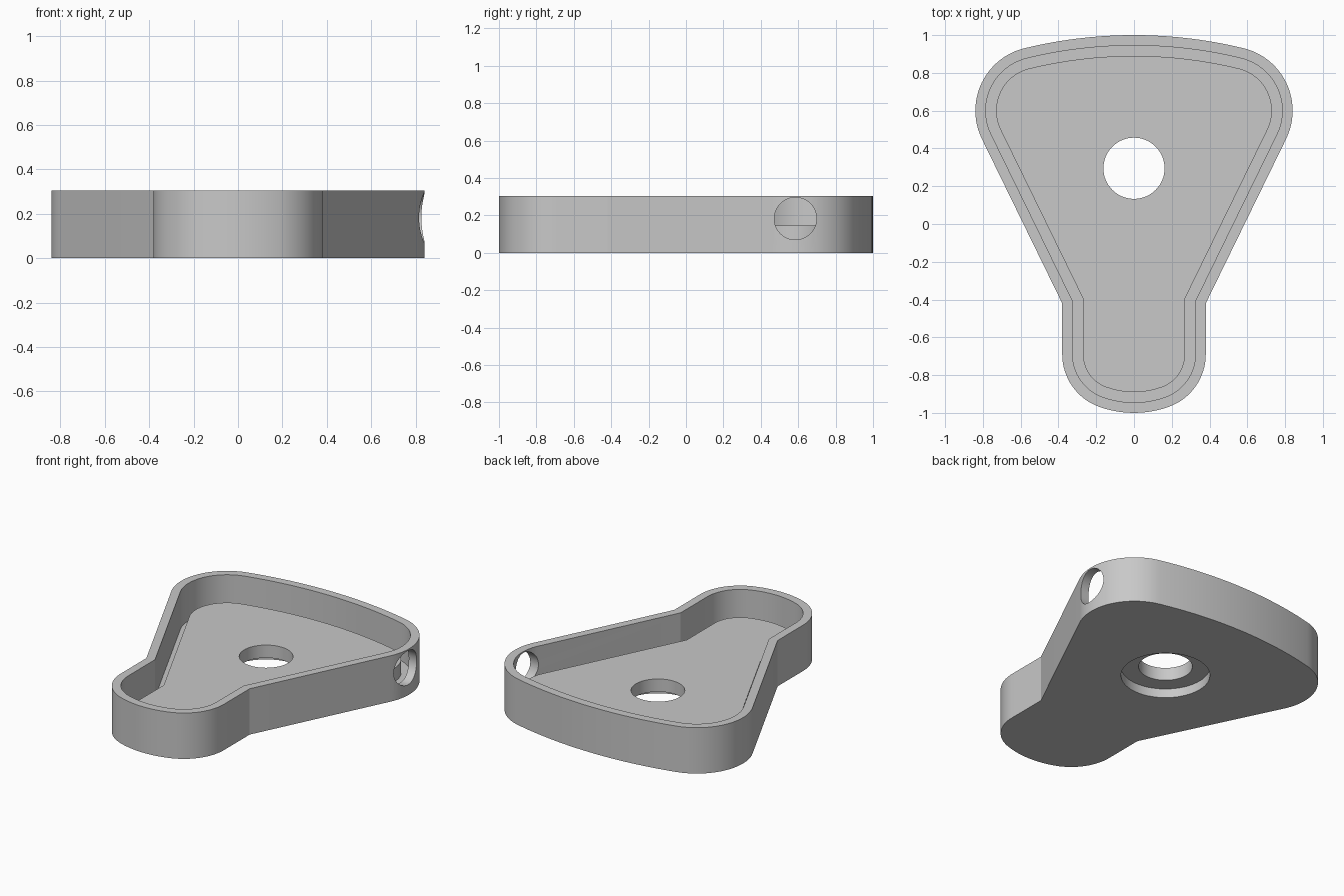
import bpy, bmesh, math
from mathutils import Vector, Matrix

cube = bpy.data.objects.get("Cube")
if cube:
    bpy.data.objects.remove(cube)

HEIGHT, WALL, FLOOR, BASE = 0.305, 0.055, 0.145, 0.055
HOLE_Y = 0.295

grey = bpy.data.materials.new("light_grey")
grey.use_nodes = True
grey.diffuse_color = (0.58, 0.58, 0.58, 1)
grey.node_tree.nodes["Principled BSDF"].inputs["Base Color"].default_value = grey.diffuse_color


def arc(cx, cy, r, start, end, n):
    angles = [math.radians(start + (end - start) * i / n) for i in range(n + 1)]
    return [(cx + r * math.cos(a), cy + r * math.sin(a)) for a in angles]


def outline(d):
    """Closed outline of the tray, inset by d."""
    half = arc(0, -0.457, 0.543 - d, -90, -70, 5)                # tip end
    half += arc(0.085, -0.69, 0.295 - d, -70, 0, 16)[1:]         # tip corner
    half.append((0.38 - d, -0.42 + 0.232 * d))                   # waist
    half += arc(0.5, 0.6, 0.34 - d, -26, 76.3, 24)               # wide corner
    half += arc(0, -1.453, 2.453 - d, 76.3, 90, 10)[1:]          # back edge
    return half + [(-x, y) for x, y in half[-2:0:-1]]


def prism(name, points, z0, z1):
    bm = bmesh.new()
    face = bm.faces.new([bm.verts.new((x, y, z0)) for x, y in points])
    extruded = bmesh.ops.extrude_face_region(bm, geom=[face])["geom"]
    top = [v for v in extruded if isinstance(v, bmesh.types.BMVert)]
    bmesh.ops.translate(bm, verts=top, vec=Vector((0, 0, z1 - z0)))
    bmesh.ops.recalc_face_normals(bm, faces=bm.faces)
    mesh = bpy.data.meshes.new(name)
    bm.to_mesh(mesh)
    bm.free()
    mesh.materials.append(grey)
    obj = bpy.data.objects.new(name, mesh)
    bpy.context.scene.collection.objects.link(obj)
    return obj


def combine(target, other, operation):
    mod = target.modifiers.new("boolean", "BOOLEAN")
    mod.operation, mod.solver, mod.object = operation, "EXACT", other
    bpy.context.view_layer.objects.active = target
    bpy.ops.object.modifier_apply(modifier=mod.name)
    bpy.data.objects.remove(other)


def disc(r):
    return arc(0, HOLE_Y, r, 0, 360, 64)[:-1]


# Walled tray with a raised floor, leaving a groove along the wall
tray = prism("tray", outline(0), 0, HEIGHT)
combine(tray, prism("cavity", outline(WALL), BASE, 0.5), "DIFFERENCE")
combine(tray, prism("raised_floor", outline(2 * WALL), 0.02, FLOOR), "UNION")

# Centre hole with a wider recess underneath
combine(tray, prism("centre_hole", disc(0.162), -0.1, 0.5), "DIFFERENCE")
combine(tray, prism("under_recess", disc(0.268), -0.1, 0.06), "DIFFERENCE")

# Round opening through the side wall
bore = prism("side_opening", arc(0, 0, 0.113, 0, 360, 48)[:-1], 0.75, 1.0)
bore.data.transform(Matrix.Translation((0, 0.585, 0.183)) @ Matrix.Rotation(math.pi / 2, 4, "Y"))
combine(tray, bore, "DIFFERENCE")

bpy.ops.object.select_all(action="DESELECT")
tray.select_set(True)
bpy.context.view_layer.objects.active = tray
bpy.ops.object.shade_smooth_by_angle(angle=math.radians(25))
